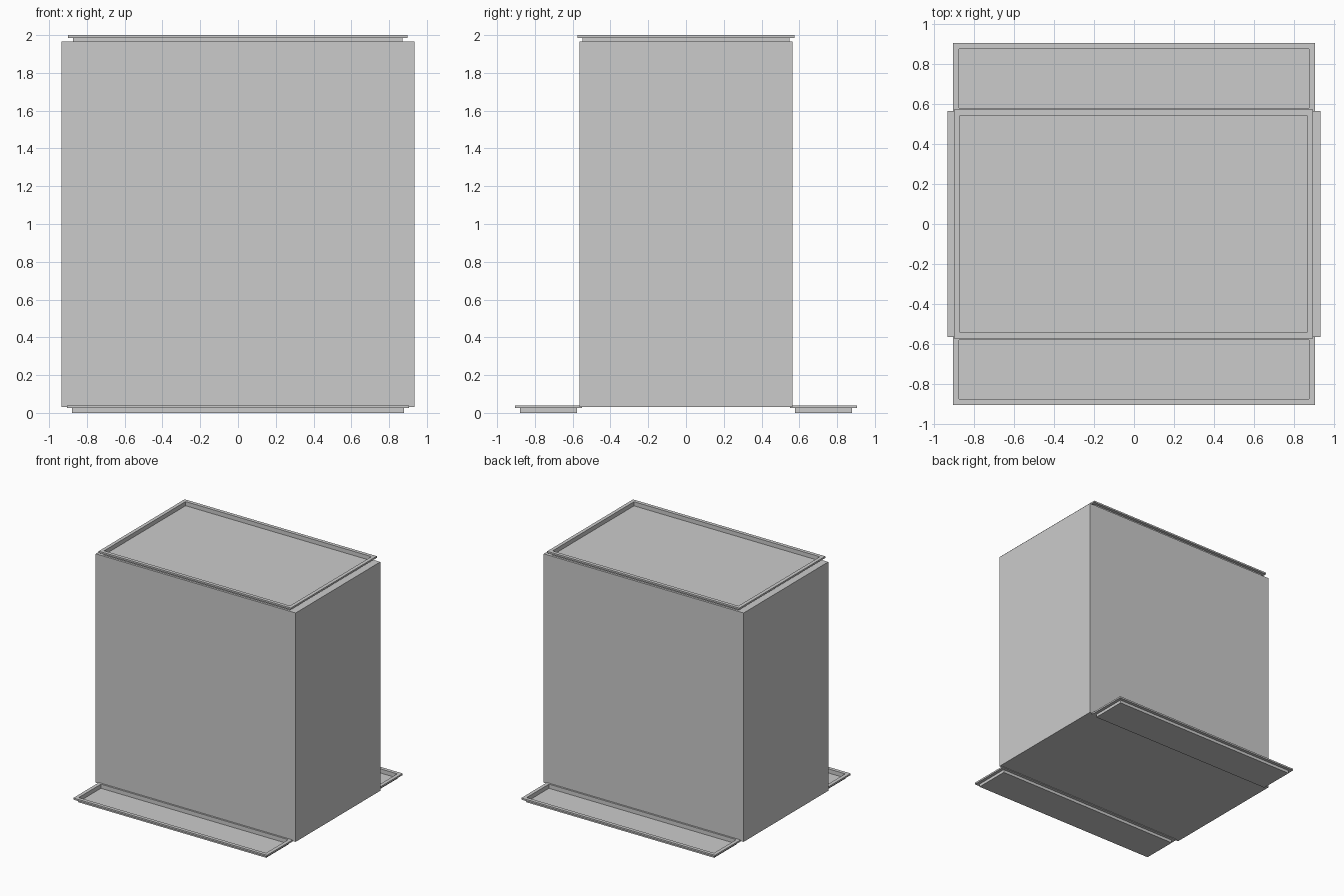
import bpy, bmesh

if "Cube" in bpy.data.objects:
    bpy.data.objects.remove(bpy.data.objects["Cube"])


def stacked_rects(name, cx, cy, hx, hy, z0, profile):
    """Closed solid from rectangular rings; profile is a list of (inset, height)."""
    bm = bmesh.new()
    rings = []
    for inset, z in profile:
        x, y = hx - inset, hy - inset
        rings.append([bm.verts.new((cx + sx * x, cy + sy * y, z0 + z))
                      for sx, sy in ((-1, -1), (1, -1), (1, 1), (-1, 1))])
    for a, b in zip(rings, rings[1:]):
        for i in range(4):
            j = (i + 1) % 4
            bm.faces.new((a[i], a[j], b[j], b[i]))
    bm.faces.new(rings[0][::-1])
    bm.faces.new(rings[-1])
    bmesh.ops.recalc_face_normals(bm, faces=bm.faces)
    mesh = bpy.data.meshes.new(name)
    bm.to_mesh(mesh)
    bm.free()
    obj = bpy.data.objects.new(name, mesh)
    bpy.context.collection.objects.link(obj)
    return obj


# Main body block
stacked_rects("body", 0, 0, 0.935, 0.565, 0.03, [(0, 0), (0, 1.935)])

# Shallow tray section: narrow base, overhanging lip, sunken floor
TRAY = [(0.027, 0), (0.027, 0.025), (0, 0.025), (0, 0.039),
        (0.03, 0.039), (0.03, 0.004)]

# Trays along the foot of the front and back
for name, side in (("front_tray", -1), ("back_tray", 1)):
    stacked_rects(name, 0, side * 0.728, 0.906, 0.178, 0, TRAY)

# Tray on the top
stacked_rects("top_tray", -0.002, 0, 0.899, 0.574, 1.961, TRAY)
